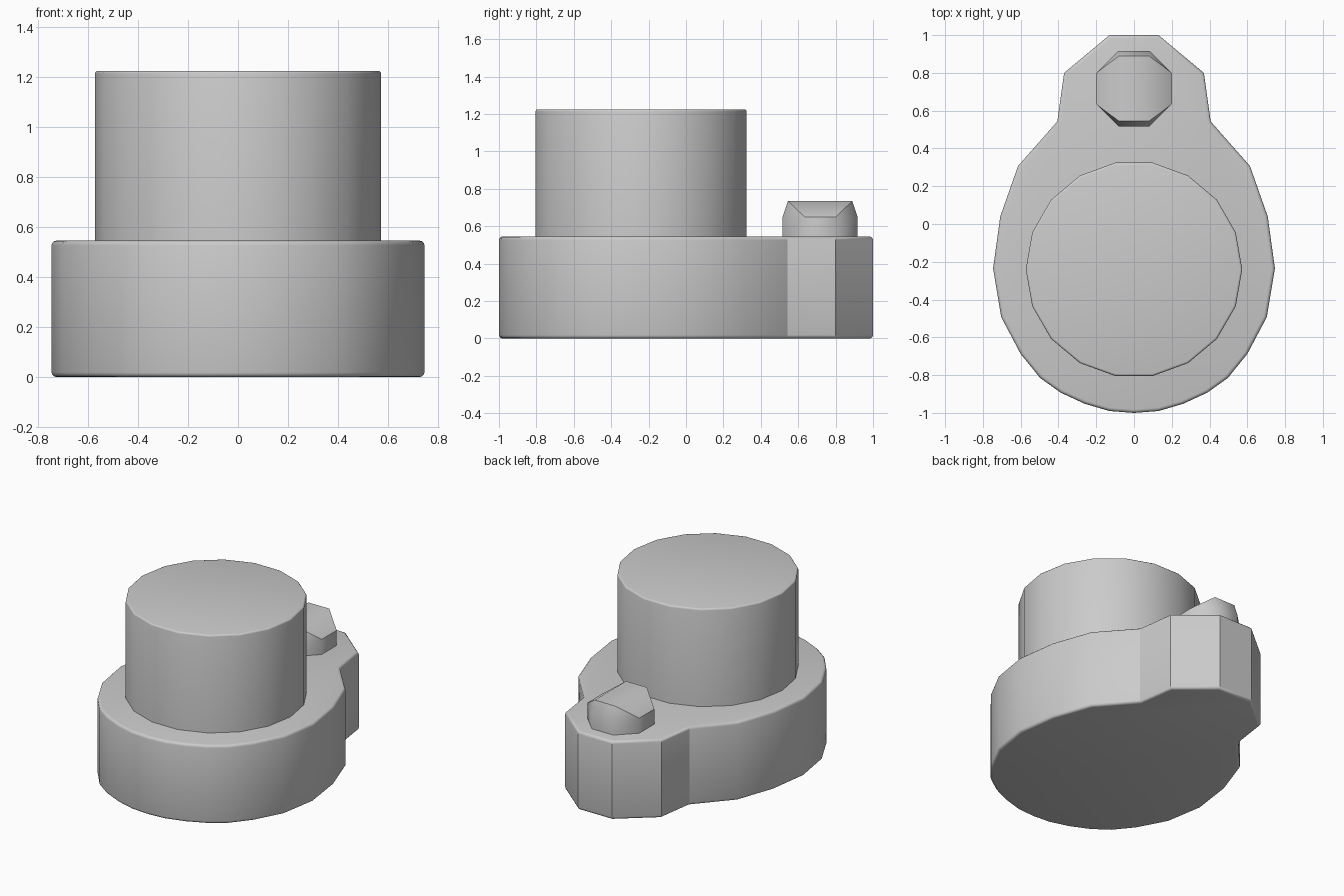
import bpy, bmesh, math

if "Cube" in bpy.data.objects:
    bpy.data.objects.remove(bpy.data.objects["Cube"])


def finish(name, bm, angle=32):
    bmesh.ops.recalc_face_normals(bm, faces=bm.faces)
    me = bpy.data.meshes.new(name)
    bm.to_mesh(me)
    bm.free()
    ob = bpy.data.objects.new(name, me)
    bpy.context.collection.objects.link(ob)
    bpy.ops.object.select_all(action='DESELECT')
    ob.select_set(True)
    bpy.context.view_layer.objects.active = ob
    bpy.ops.object.shade_smooth_by_angle(angle=math.radians(angle))
    return ob


def prism(name, outline, z0, z1, bevel, rims):
    """Extrude an outline and round the edges lying at the rim heights."""
    bm = bmesh.new()
    face = bm.faces.new([bm.verts.new((x, y, z0)) for x, y in outline])
    ext = bmesh.ops.extrude_face_region(bm, geom=[face], use_keep_orig=True)
    for v in ext['geom']:
        if isinstance(v, bmesh.types.BMVert):
            v.co.z = z1
    bmesh.ops.recalc_face_normals(bm, faces=bm.faces)
    edges = [e for e in bm.edges
             if any(all(abs(v.co.z - z) < 1e-5 for v in e.verts) for z in rims)]
    bmesh.ops.bevel(bm, geom=edges, offset=bevel, segments=3, profile=0.5,
                    affect='EDGES')
    return finish(name, bm)


def ring(n, r, cy, phase):
    return [(r * math.cos(phase + 2 * math.pi * i / n),
             cy + r * math.sin(phase + 2 * math.pi * i / n)) for i in range(n)]


# Base plate: large round end narrowing to a lug at the back, mirrored in x
half = [(0.13, 1.0), (0.37, 0.80), (0.406, 0.543), (0.614, 0.307),
        (0.708, 0.04), (0.746, -0.235), (0.703, -0.493), (0.60, -0.688),
        (0.497, -0.815), (0.388, -0.893), (0.26, -0.952), (0.13, -0.99),
        ]
outline = half + [(0, -1.0)] + [(-x, y) for x, y in reversed(half)]
prism("base_plate", outline, 0, 0.545, 0.018, (0, 0.545))

# Main post: 18-sided cylinder
prism("main_post", ring(18, 0.573, -0.24, 0), 0.52, 1.225, 0.012, (1.225,))

# Small knob: octagonal prism with a raised flat ridge along y
bm = bmesh.new()
octagon = ring(8, 0.2165, 0.717, math.pi / 8)
low = [bm.verts.new((x, y, 0.52)) for x, y in octagon]
mid = [bm.verts.new((x, y, 0.65)) for x, y in octagon]
top = [bm.verts.new((sx * 0.08, 0.717 + sy * 0.172, 0.735))
       for sx, sy in ((1, 1), (-1, 1), (-1, -1), (1, -1))]
bm.faces.new(low)
bm.faces.new(top)
for i in range(8):
    j = (i + 1) % 8
    bm.faces.new((low[i], low[j], mid[j], mid[i]))
for k in range(4):
    a, b, c = mid[2 * k], mid[2 * k + 1], mid[(2 * k + 2) % 8]
    bm.faces.new((a, b, top[k]))
    bm.faces.new((b, c, top[(k + 1) % 4], top[k]))
finish("small_knob", bm, 50)
